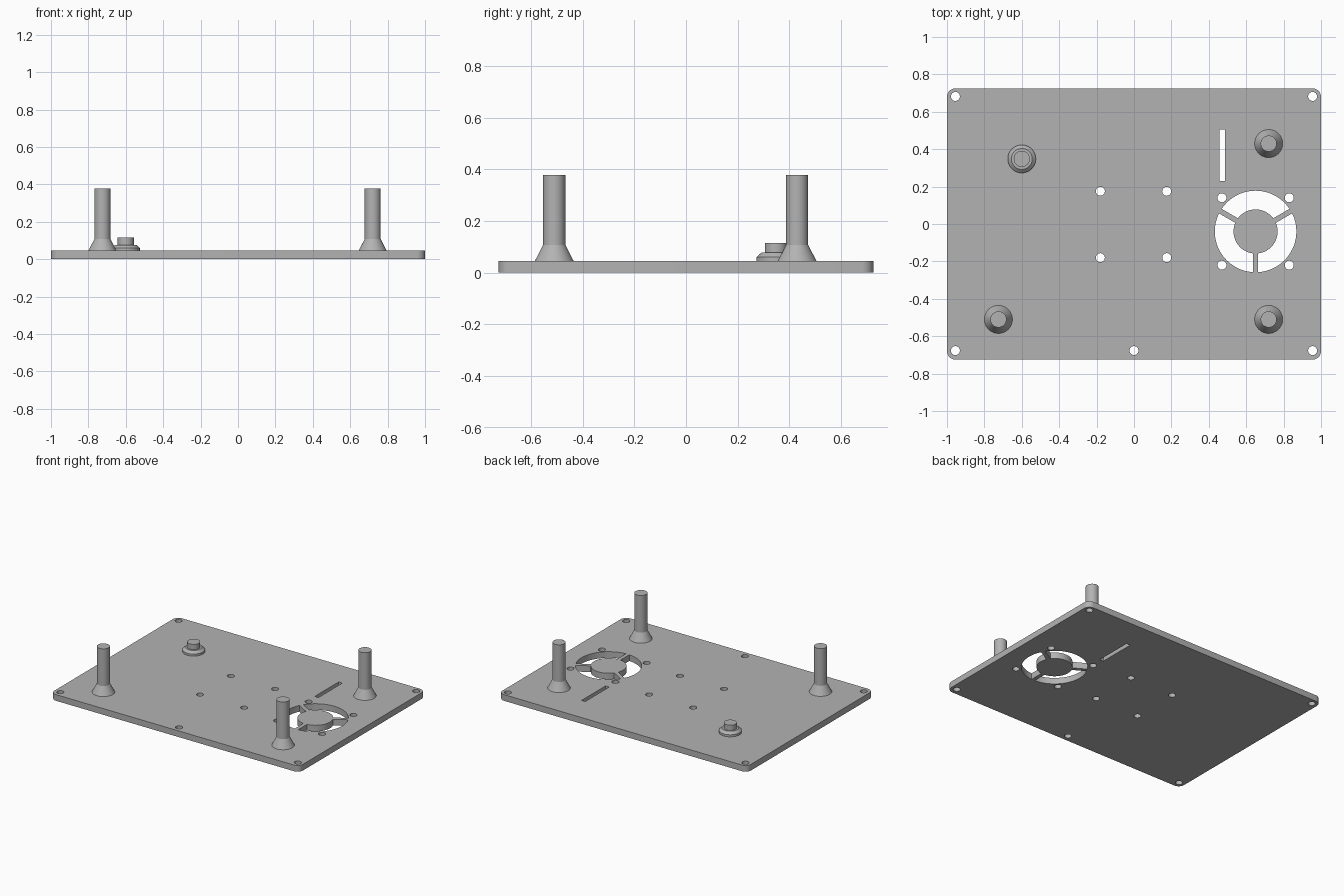
import bpy
import bmesh
from math import asin, cos, sin, pi, radians

if "Cube" in bpy.data.objects:
    bpy.data.objects.remove(bpy.data.objects["Cube"])

grey = bpy.data.materials.new("mid grey")
grey.use_nodes = True
colour = (0.45, 0.45, 0.45, 1)
grey.diffuse_color = colour
grey.node_tree.nodes["Principled BSDF"].inputs["Base Color"].default_value = colour

THICK = 0.045
FAN_X, FAN_Y = 0.65, -0.04


def make_object(name, bm):
    bmesh.ops.recalc_face_normals(bm, faces=bm.faces)
    mesh = bpy.data.meshes.new(name)
    bm.to_mesh(mesh)
    bm.free()
    mesh.materials.append(grey)
    obj = bpy.data.objects.new(name, mesh)
    bpy.context.collection.objects.link(obj)
    return obj


def smooth(obj):
    bpy.ops.object.select_all(action="DESELECT")
    obj.select_set(True)
    bpy.context.view_layer.objects.active = obj
    bpy.ops.object.shade_smooth_by_angle(angle=radians(25))


def arc(cx, cy, r, start, end, steps):
    angles = [start + (end - start) * i / steps for i in range(steps + 1)]
    return [(cx + r * cos(a), cy + r * sin(a)) for a in angles]


def prism(bm, outline, low, high):
    """Extrude a closed outline from one height to another."""
    face = bm.faces.new([bm.verts.new((x, y, low)) for x, y in outline])
    top = bmesh.ops.extrude_face_region(bm, geom=[face])["geom"]
    for v in top:
        if isinstance(v, bmesh.types.BMVert):
            v.co.z = high


def lathe(name, x, y, profile, sides=48):
    """Closed turned part from (radius, height) pairs."""
    bm = bmesh.new()
    rings = []
    for r, z in profile:
        points = arc(x, y, r, 0, 2 * pi, sides)[:-1]
        rings.append([bm.verts.new((px, py, z)) for px, py in points])
    for a, b in zip(rings, rings[1:]):
        for i in range(sides):
            j = (i + 1) % sides
            bm.faces.new((a[i], a[j], b[j], b[i]))
    bm.faces.new(rings[0])
    bm.faces.new(rings[-1])
    smooth(make_object(name, bm))


# Base plate with rounded corners
radius = 0.045
outline = []
for i, (sx, sy) in enumerate([(1, 1), (-1, 1), (-1, -1), (1, -1)]):
    outline += arc(sx * (1 - radius), sy * (0.725 - radius), radius,
                   i * pi / 2, (i + 1) * pi / 2, 8)
bm = bmesh.new()
prism(bm, outline, 0, THICK)
plate = make_object("base_plate", bm)

# Cutter: screw holes, cable slot and fan openings
holes = [(x, y) for x in (-0.955, 0.955) for y in (-0.677, 0.682)]
holes += [(0, -0.677)]
holes += [(x, y) for x in (-0.18, 0.175) for y in (-0.18, 0.175)]
holes += [(FAN_X + x, FAN_Y + y) for x in (-0.18, 0.18) for y in (-0.18, 0.18)]
bm = bmesh.new()
for x, y in holes:
    prism(bm, arc(x, y, 0.024, 0, 2 * pi, 24)[:-1], -0.1, 0.2)
prism(bm, [(0.456, 0.23), (0.486, 0.23), (0.486, 0.505), (0.456, 0.505)], -0.1, 0.2)

outer, hub, half_spoke = 0.218, 0.118, 0.014
for k in range(3):
    start, end = radians(30 + 120 * k), radians(150 + 120 * k)
    out_gap, hub_gap = asin(half_spoke / outer), asin(half_spoke / hub)
    sector = arc(FAN_X, FAN_Y, outer, start + out_gap, end - out_gap, 24)
    sector += arc(FAN_X, FAN_Y, hub, end - hub_gap, start + hub_gap, 24)
    prism(bm, sector, -0.1, 0.2)
cutter = make_object("hole_cutter", bm)
cutter.hide_render = True

cut = plate.modifiers.new("holes", "BOOLEAN")
cut.operation = "DIFFERENCE"
cut.solver = "EXACT"
cut.object = cutter
bpy.context.view_layer.objects.active = plate
bpy.ops.object.modifier_apply(modifier=cut.name)
bpy.data.objects.remove(cutter)
smooth(plate)

# Standoff posts with flared feet
post = [(0.075, THICK - 0.005), (0.075, THICK), (0.043, 0.107), (0.043, 0.377)]
lathe("back_left_post", 0.72, 0.43, post)
lathe("front_left_post", 0.72, -0.51, post)
lathe("front_right_post", -0.725, -0.51, post)

# Short stepped boss
lathe("back_right_boss", -0.6, 0.348,
      [(0.075, THICK - 0.005), (0.075, 0.06), (0.056, 0.077),
       (0.043, 0.077), (0.043, 0.115)])
